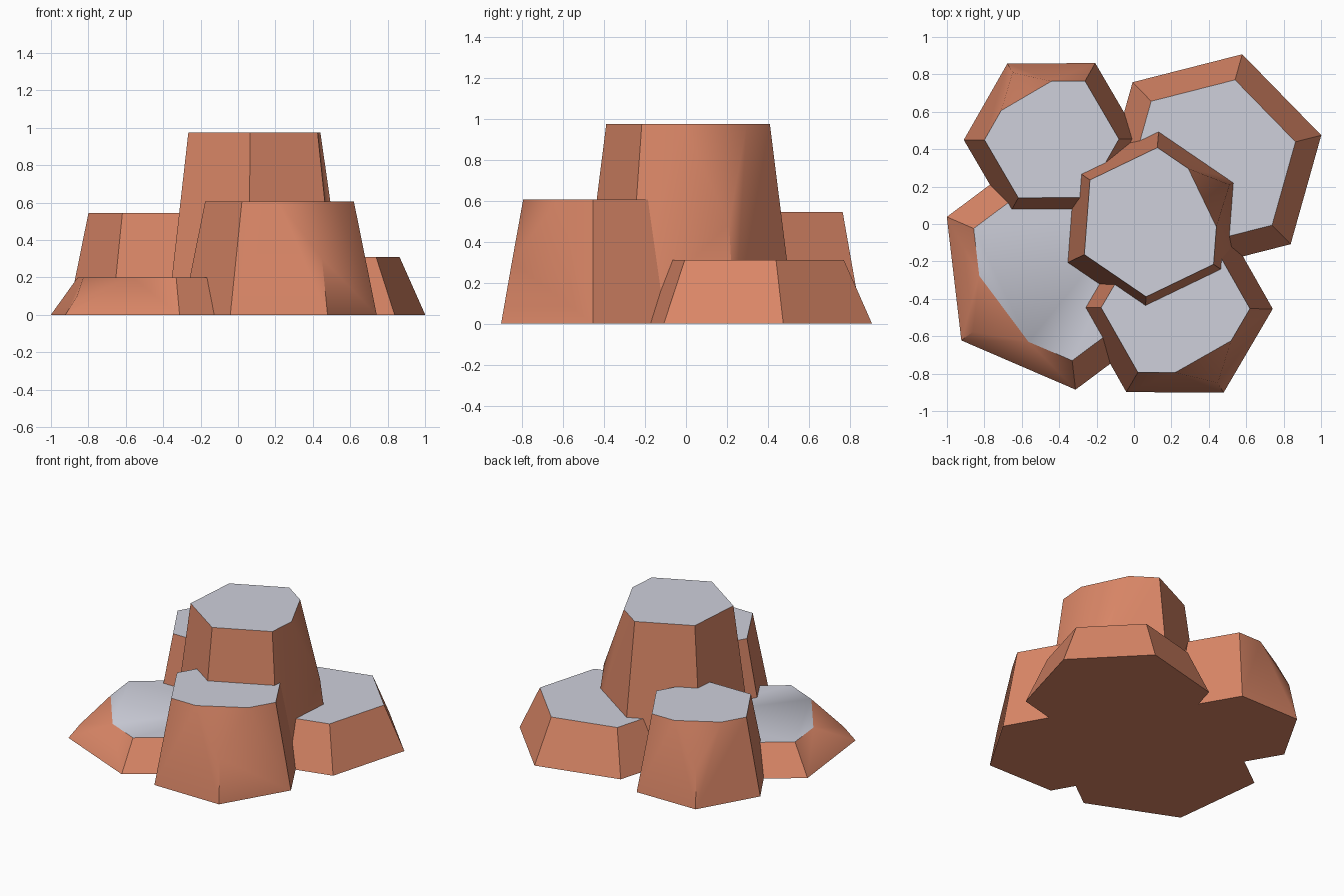
import bpy, bmesh, math
from mathutils import Vector

if "Cube" in bpy.data.objects:
    bpy.data.objects.remove(bpy.data.objects["Cube"])


def material(name, rgb):
    m = bpy.data.materials.new(name)
    m.diffuse_color = (*rgb, 1.0)
    m.use_nodes = True
    m.node_tree.nodes["Principled BSDF"].inputs["Base Color"].default_value = m.diffuse_color
    return m


EARTH = material("terracotta_earth", (0.70, 0.24, 0.135))
STONE = material("pale_grey_stone", (0.62, 0.63, 0.71))
TAPER = 0.765  # top radius relative to base radius


def rock(name, cx, cy, radius, height, turn, cut=None):
    """Tapered six-sided rock; corner number `cut` is chipped off at the top."""
    def ring(r, z):
        return [Vector((cx + r * math.cos(math.radians(turn + 60 * i)),
                        cy + r * math.sin(math.radians(turn + 60 * i)), z))
                for i in range(6)]
    base, top = ring(radius, 0), ring(radius * TAPER, height)
    points = base + [p for i, p in enumerate(top) if i != cut]
    if cut is not None:
        # the chip runs through the midpoints of the three edges at the corner
        corner = top[cut]
        points += [(corner + q) / 2
                   for q in (top[cut - 1], top[(cut + 1) % 6], base[cut])]

    bm = bmesh.new()
    verts = [bm.verts.new(p) for p in points]
    bmesh.ops.convex_hull(bm, input=verts)
    bmesh.ops.dissolve_limit(bm, angle_limit=math.radians(1),
                             verts=bm.verts[:], edges=bm.edges[:])
    bmesh.ops.recalc_face_normals(bm, faces=bm.faces[:])
    for f in bm.faces:  # grey cap, earth everywhere else
        f.material_index = 1 if f.normal.z > 0.95 else 0
    mesh = bpy.data.meshes.new(name)
    bm.to_mesh(mesh)
    bm.free()
    mesh.materials.append(EARTH)
    mesh.materials.append(STONE)
    obj = bpy.data.objects.new(name, mesh)
    bpy.context.collection.objects.link(obj)
    bpy.context.view_layer.objects.active = obj
    obj.select_set(True)
    bpy.ops.object.shade_smooth_by_angle(angle=math.radians(45))
    obj.select_set(False)


# Tall middle rock with four lower ones around it
rock("middle_rock", 0.095, 0.01, 0.523, 0.975, 25.7, cut=0)
rock("front_rock", 0.222, -0.45, 0.52, 0.605, -0.4, cut=5)
rock("back_left_rock", -0.44, 0.452, 0.47, 0.545, 0.3, cut=2)
rock("back_right_rock", 0.415, 0.325, 0.605, 0.31, 14.3)
rock("front_left_rock", -0.39, -0.225, 0.665, 0.20, 36.7, cut=3)
